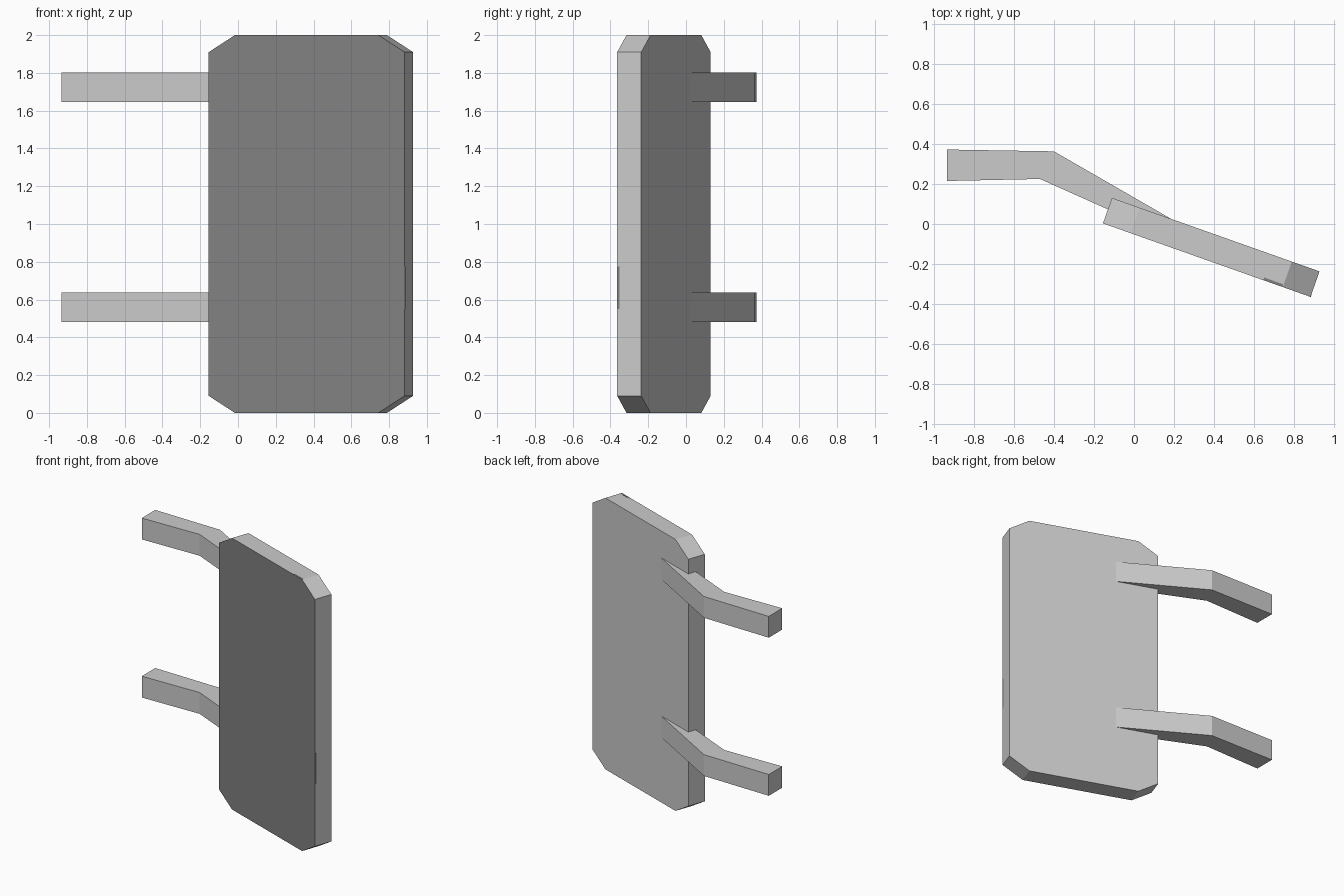
import bpy, bmesh, math
from mathutils import Vector, Matrix

if "Cube" in bpy.data.objects:
    bpy.data.objects.remove(bpy.data.objects["Cube"])


def material(name, value):
    m = bpy.data.materials.new(name)
    m.diffuse_color = (value, value, value, 1)
    m.use_nodes = True
    m.node_tree.nodes["Principled BSDF"].inputs["Base Color"].default_value = m.diffuse_color
    return m


def prism(name, points, offset):
    """Extrude a planar outline by an offset vector into a solid."""
    bm = bmesh.new()
    face = bm.faces.new([bm.verts.new(p) for p in points])
    ext = bmesh.ops.extrude_face_region(bm, geom=[face], use_keep_orig=True)
    verts = [g for g in ext["geom"] if isinstance(g, bmesh.types.BMVert)]
    bmesh.ops.translate(bm, vec=offset, verts=verts)
    bmesh.ops.recalc_face_normals(bm, faces=bm.faces)
    mesh = bpy.data.meshes.new(name)
    bm.to_mesh(mesh)
    bm.free()
    obj = bpy.data.objects.new(name, mesh)
    bpy.context.collection.objects.link(obj)
    return obj


# Turned panel frame: x along the width, y into the thickness
W, T, H, CX, CZ = 1.1, 0.135, 2.0, 0.147, 0.09
frame = Matrix.Translation((-0.155, 0.003, 0)) @ Matrix.Rotation(math.radians(-19.5), 4, 'Z')
pale, dark = material("pale_grey", 0.8), material("dark_grey", 0.22)

# Panel with chamfered corners and a dark front face
outline = [(CX, 0), (W - CX, 0), (W, CZ), (W, H - CZ),
           (W - CX, H), (CX, H), (0, H - CZ), (0, CZ)]
panel = prism("panel", [(x, 0, z) for x, z in outline], (0, T, 0))
panel.data.materials.append(pale)
panel.data.materials.append(dark)
for p in panel.data.polygons:
    if p.normal.y < -0.9:
        p.material_index = 1
panel.matrix_world = frame

# Small dark strips along the front edge: one on the side, one on the top
for name, x0, x1, z0, z1 in (("side_strip", W - 0.01, W + 0.001, 0.55, 0.775),
                             ("top_strip", 0.85, 0.95, H - 0.01, H + 0.001)):
    strip = prism(name, [(x0, 0.001, z0), (x1, 0.001, z0), (x1, 0.001, z1), (x0, 0.001, z1)],
                  (0, 0.013, 0))
    strip.data.materials.append(dark)
    strip.matrix_world = frame

# Two bent arms running into the back of the panel
arm_outline = [(-0.935, 0.215), (-0.47, 0.225), (0.10, -0.03),
               (0.19, 0.023), (-0.40, 0.363), (-0.935, 0.372)]
for name, z in (("lower_arm", 0.48), ("upper_arm", 1.645)):
    arm = prism(name, [(x, y, z) for x, y in arm_outline], (0, 0, 0.157))
    arm.data.materials.append(pale)
